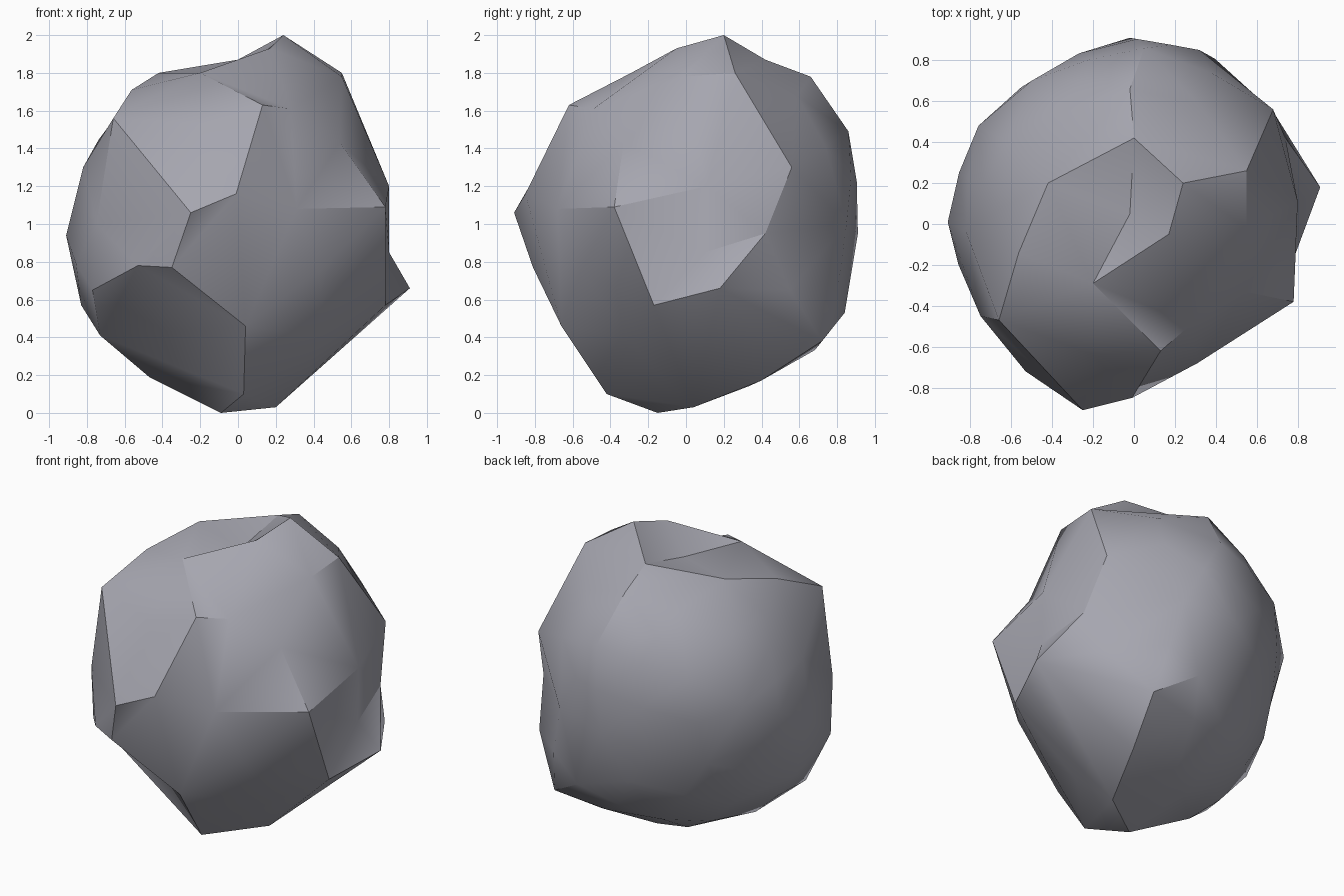
import bpy, bmesh, math
from mathutils import Vector

if "Cube" in bpy.data.objects:
    bpy.data.objects.remove(bpy.data.objects["Cube"])

# Key corners of the boulder
CORNERS = [
    # front
    (-.25, -.91, 1.06), (-.01, -.85, 1.16), (.13, -.62, 1.63), (-.66, -.47, 1.56),
    (-.19, -.64, 1.53), (-.75, -.45, 1.0), (-.53, -.72, .78), (-.35, -.81, .77),
    (-.77, -.4, .65), (.04, -.66, .46), (.31, -.68, 1.08), (.43, -.56, .75),
    # underside
    (-.73, -.2, .41), (.03, -.42, .1), (-.09, -.15, 0), (.2, .04, .03),
    (.46, -.3, .39), (-.47, -.05, .19), (-.25, .6, .33), (.45, .72, .38),
    # right
    (.91, .18, .66), (.78, -.17, .57), (.68, .55, .65), (.78, -.38, 1.09), (.8, .1, .85),
    (.54, -.33, 1.43), (.8, .11, 1.2), (.68, .56, 1.3), (.74, .42, .95),
    # top
    (.55, .26, 1.8), (.55, -.02, 1.78), (.28, -.49, 1.61), (.24, .2, 2),
    (.17, -.05, 1.93), (-.02, .05, 1.78), (-.2, -.29, 1.8), (0, .42, 1.87), (-.42, .2, 1.8),
    # back and left
    (-.02, .66, 1.78), (.05, .86, 1.49), (-.02, .91, .95), (.32, .85, 1.0), (.2, .84, .53),
    (-.5, .7, 1.35), (-.76, .48, 1.17), (-.62, .4, 1.57), (-.57, .6, .78),
    (-.91, .01, .94), (-.82, -.04, 1.3), (-.83, .05, .57),
]
centre = Vector((0, 0, 1))

# Skin the corners on a unit sphere, then move each to its true place so dents survive
bm = bmesh.new()
target = {}
for c in CORNERS:
    v = bm.verts.new((Vector(c) - centre).normalized())
    target[v] = Vector(c)
bmesh.ops.convex_hull(bm, input=bm.verts[:])
for v, p in target.items():
    if v.is_valid:
        v.co = p

# Round out the broad back, left and underside spans; the chipped front stays flat
def is_broad(e):
    mid = (e.verts[0].co + e.verts[1].co) / 2
    return e.calc_length() > .5 and mid.x < .4 and mid.y > -.2 and mid.z < 1.7

spans = []
for e in [e for e in bm.edges if is_broad(e)]:
    a, b = e.verts
    spans.append((e, ((a.co - centre).length + (b.co - centre).length) / 2))
for e, radius in spans:
    _, v = bmesh.utils.edge_split(e, e.verts[0], .5)
    arm = v.co - centre
    v.co = centre + arm * (1 + .5 * (radius / arm.length - 1))
    v.co.z = max(v.co.z, 0)
bmesh.ops.triangulate(bm, faces=[f for f in bm.faces if len(f.verts) > 3])
bmesh.ops.recalc_face_normals(bm, faces=bm.faces[:])

mesh = bpy.data.meshes.new("boulder")
bm.to_mesh(mesh)
bm.free()
boulder = bpy.data.objects.new("boulder", mesh)
bpy.context.collection.objects.link(boulder)

# Slate grey stone
stone = bpy.data.materials.new("stone")
stone.diffuse_color = (.38, .38, .43, 1)
stone.use_nodes = True
stone.node_tree.nodes["Principled BSDF"].inputs["Base Color"].default_value = stone.diffuse_color
mesh.materials.append(stone)

# Soft shading with hard breaks
bpy.context.view_layer.objects.active = boulder
boulder.select_set(True)
bpy.ops.object.shade_smooth_by_angle(angle=math.radians(30))
